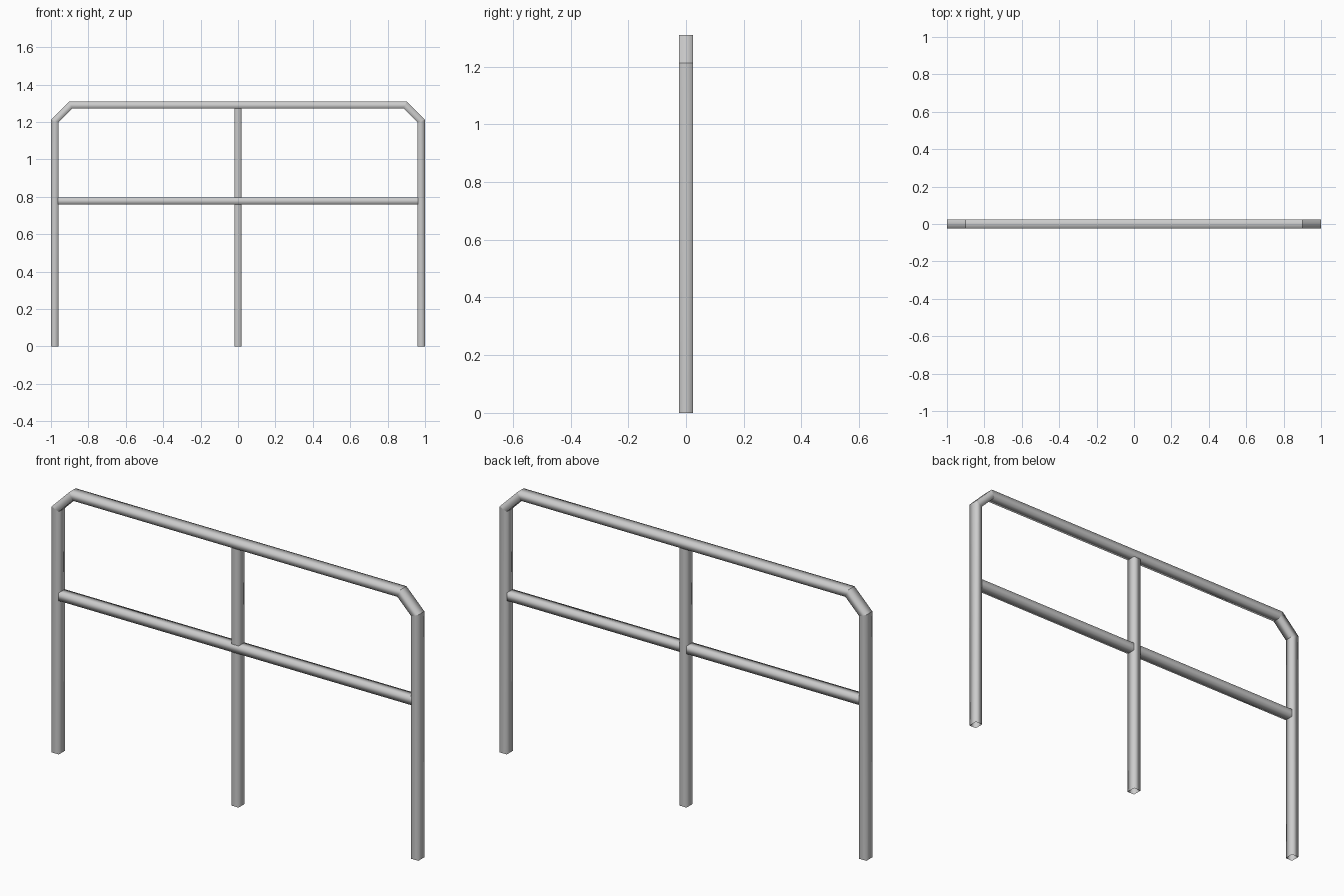
import bpy, bmesh
from mathutils import Vector

if "Cube" in bpy.data.objects:
    bpy.data.objects.remove(bpy.data.objects["Cube"])

H = 0.0195    # half thickness of the tubing in the frame's plane
D = 0.0235    # half depth of the tubing along y


def tube(name, path, y=0.0):
    """Open, smooth-shaded box tube along an x-z path, with mitred bends."""
    pts = [Vector((x, y, z)) for x, z in path]
    dirs = [(b - a).normalized() for a, b in zip(pts, pts[1:])]
    bm = bmesh.new()
    rings = []
    for i, p in enumerate(pts):
        d0 = dirs[max(i - 1, 0)]
        d1 = dirs[min(i, len(dirs) - 1)]
        t = (d0 + d1).normalized()
        side = Vector((-t.z, 0, t.x)) * (H / t.dot(d0))
        depth = Vector((0, D, 0))
        corners = (side + depth, side - depth, -side - depth, -side + depth)
        rings.append([bm.verts.new(p + c) for c in corners])
    for a, b in zip(rings, rings[1:]):
        for k in range(4):
            n = (k + 1) % 4
            bm.faces.new((a[k], a[n], b[n], b[k])).smooth = True
    # crisp mitre joints
    for ring in rings[1:-1]:
        for k in range(4):
            bm.edges.get((ring[k], ring[(k + 1) % 4])).smooth = False
    bm.normal_update()
    # the first face must point away from the tube's centre line
    f = next(iter(bm.faces))
    mid = (pts[0] + pts[1]) / 2
    if f.normal.dot(f.calc_center_median() - mid) < 0:
        bmesh.ops.reverse_faces(bm, faces=bm.faces[:])
    mesh = bpy.data.meshes.new(name)
    bm.to_mesh(mesh)
    bm.free()
    obj = bpy.data.objects.new(name, mesh)
    bpy.context.collection.objects.link(obj)
    return obj


# outer frame: two posts, chamfered corners and top rail in one bent tube
px, top = 1 - H, 1.31 - H
left = [(-px, 0), (-px, 1.204), (-0.894, top)]
right = [(-x, z) for x, z in reversed(left)]
tube("outer_frame", left + right)

# centre post, stopping under the top rail
tube("centre_post", [(0, 0), (0, top - H)])

# middle rail between the outer posts, a hair forward of the centre post
tube("middle_rail", [(-0.962, 0.777), (0.962, 0.777)], y=-0.0005)
